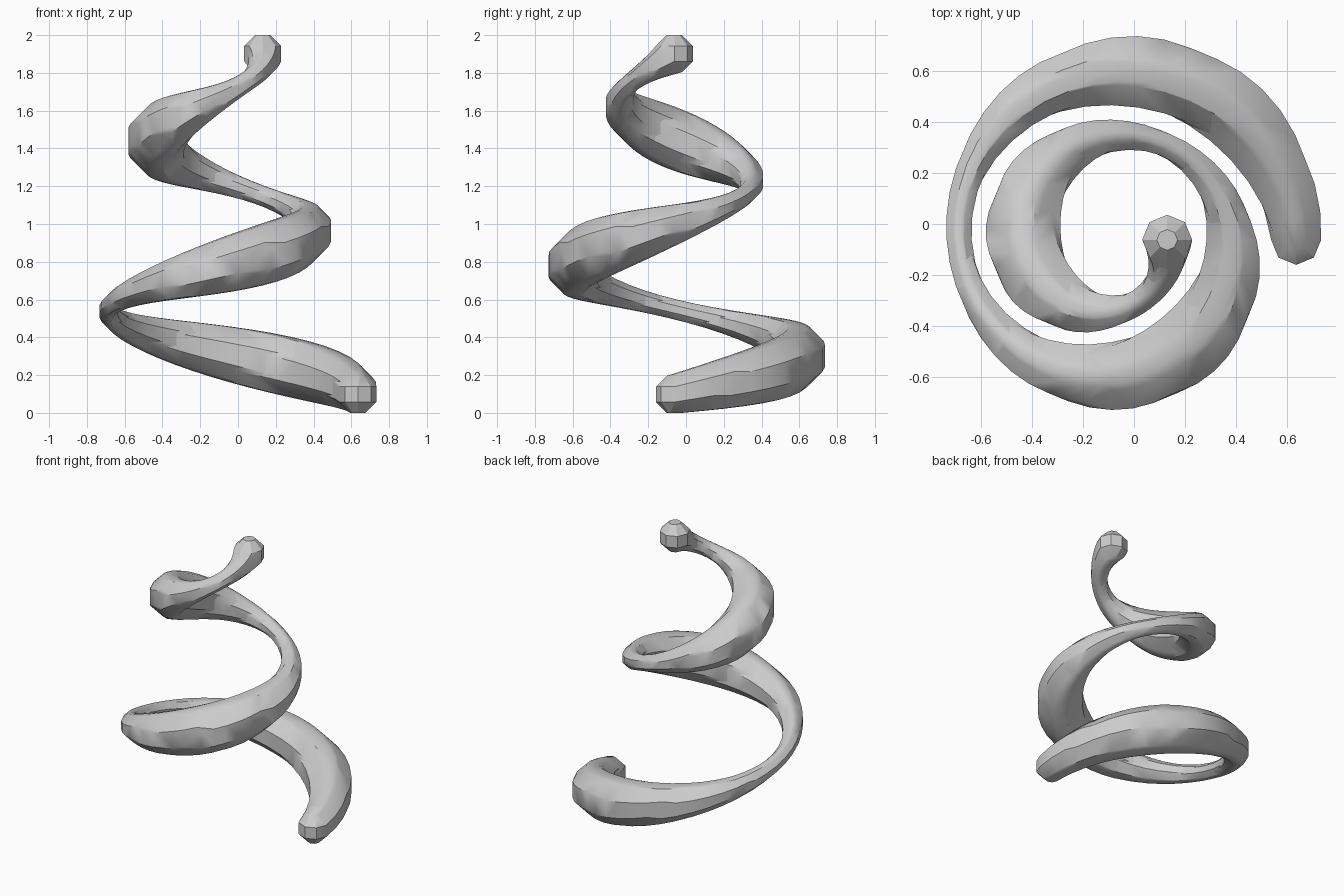
import bpy, bmesh
from math import sin, cos, pi, radians
from mathutils import Vector

if "Cube" in bpy.data.objects:
    bpy.data.objects.remove(bpy.data.objects["Cube"])

TURNS, STEPS, SIDES = 2, 80, 8


def bead(i):
    """Centre and radius of the bead at step i of the shrinking spiral."""
    t = i / STEPS
    a = t * TURNS * 2 * pi
    reach = 0.723 - 0.505 * t
    centre = Vector((-0.088 + reach * cos(a), -0.062 + reach * sin(a), 0.098 + 1.804 * t))
    return centre, 0.106 + 0.053 * sin(1.5 * a)


def bead_verts(bm, centre, radius):
    """Low-poly ball with flat top and bottom."""
    verts = []
    for ring in range(SIDES // 2):
        lat = (ring + 0.5) * 2 * pi / SIDES
        for k in range(SIDES):
            lon = k * 2 * pi / SIDES
            verts.append(bm.verts.new(centre + radius * Vector(
                (sin(lat) * cos(lon), sin(lat) * sin(lon), cos(lat)))))
    return verts


def hidden(face, here, other):
    """True if a bead face is swallowed by the link to the other bead."""
    (p, r), (q, s) = here, other
    depth = face.normal.dot(face.calc_center_median() - p)
    return face.normal.dot(q - p) + depth * (s / r - 1) > 1e-5


# Coil: each link is the hull of two neighbouring beads
bm = bmesh.new()
for i in range(STEPS):
    start, end = bead(i), bead(i + 1)
    first, second = bead_verts(bm, *start), bead_verts(bm, *end)
    bmesh.ops.convex_hull(bm, input=first + second)
    faces = {f for v in first + second for f in v.link_faces}
    middle = (start[0] + end[0]) / 2
    first_set, second_set = set(first), set(second)
    drop = []
    for f in faces:
        f.normal_update()
        if f.normal.dot(f.calc_center_median() - middle) < 0:
            f.normal_flip()
        # Keep only the outer skin: no bead faces inside the neighbouring link
        corners = set(f.verts)
        if corners <= first_set and i > 0 and hidden(f, start, bead(i - 1)):
            drop.append(f)
        elif corners <= second_set and i < STEPS - 1:
            drop.append(f)
    bmesh.ops.delete(bm, geom=drop, context='FACES_ONLY')
bmesh.ops.delete(bm, geom=[e for e in bm.edges if not e.link_faces], context='EDGES')
bmesh.ops.delete(bm, geom=[v for v in bm.verts if not v.link_faces], context='VERTS')
bmesh.ops.remove_doubles(bm, verts=bm.verts, dist=0.0002)
mesh = bpy.data.meshes.new("spiral_coil")
bm.to_mesh(mesh)
bm.free()

coil = bpy.data.objects.new("spiral_coil", mesh)
bpy.context.collection.objects.link(coil)

# Plain grey
grey = bpy.data.materials.new("plain grey")
grey.use_nodes = True
colour = (0.6, 0.6, 0.6, 1)
grey.diffuse_color = colour
grey.node_tree.nodes["Principled BSDF"].inputs["Base Color"].default_value = colour
mesh.materials.append(grey)

# Smooth along the coil, crisp at the facets
bpy.ops.object.select_all(action='DESELECT')
coil.select_set(True)
bpy.context.view_layer.objects.active = coil
bpy.ops.object.shade_smooth_by_angle(angle=radians(30))
